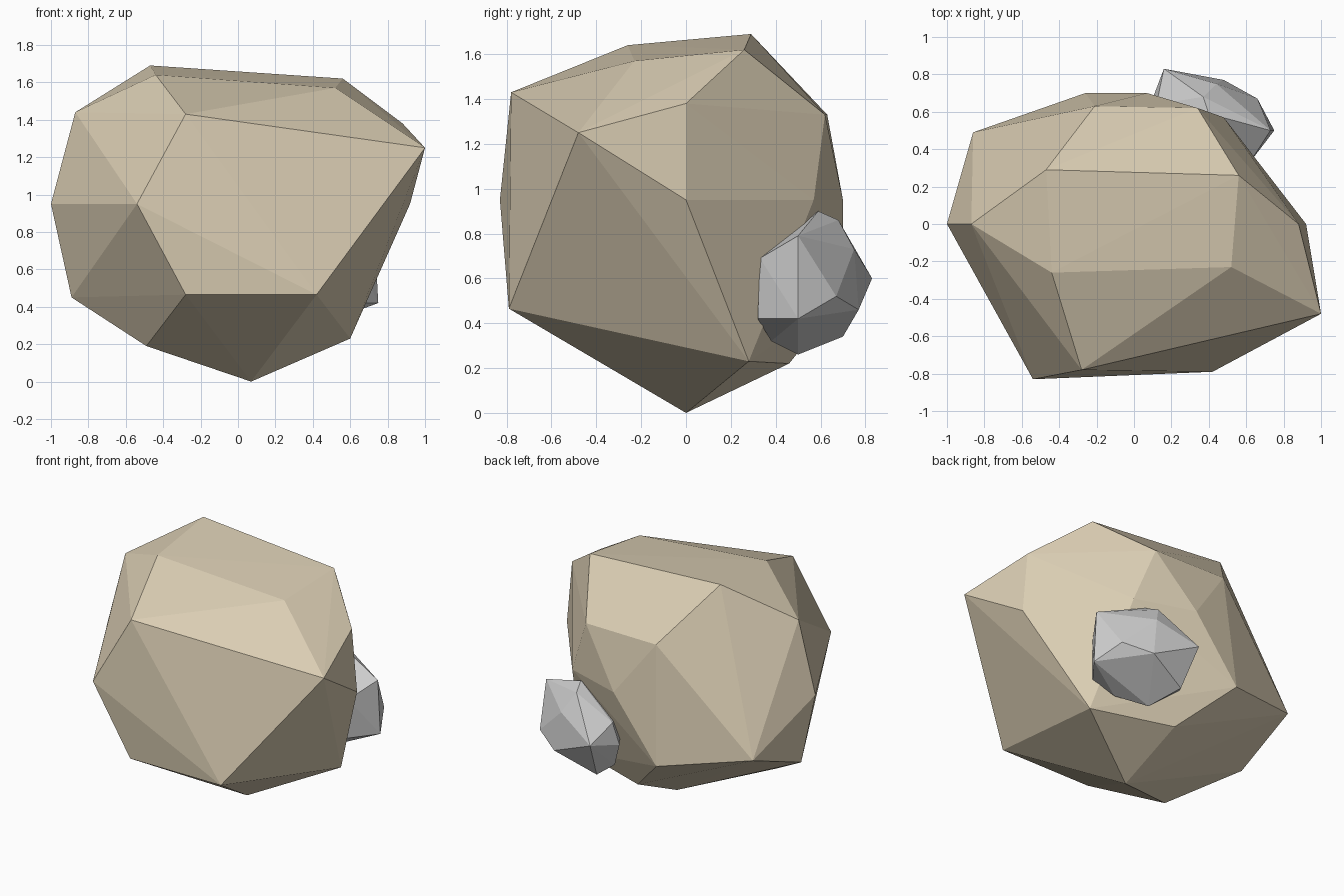
import bpy, bmesh


def faceted_rock(name, points, color=None):
    """Flat-shaded stone: the convex hull around a few corner points."""
    bm = bmesh.new()
    for p in points:
        bm.verts.new(p)
    hull = bmesh.ops.convex_hull(bm, input=bm.verts[:])
    loose = set(hull["geom_interior"] + hull["geom_unused"])
    bmesh.ops.delete(bm, geom=[v for v in loose if isinstance(v, bmesh.types.BMVert)],
                     context="VERTS")
    bmesh.ops.recalc_face_normals(bm, faces=bm.faces[:])
    mesh = bpy.data.meshes.new(name)
    bm.to_mesh(mesh)
    bm.free()
    obj = bpy.data.objects.new(name, mesh)
    bpy.context.collection.objects.link(obj)
    if color:
        mat = bpy.data.materials.new(name + "_color")
        mat.diffuse_color = color
        mesh.materials.append(mat)
    return obj


# Large sandy boulder, corners from bottom to top
boulder = [
    (0.07, 0.00, 0.00),
    (0.60, 0.28, 0.23), (0.05, 0.46, 0.22), (-0.49, -0.28, 0.19),
    (-0.89, 0.00, 0.45), (-0.28, -0.79, 0.465), (0.42, -0.79, 0.465),
    (-0.26, 0.70, 0.52), (-0.86, 0.49, 0.64),
    (0.92, 0.00, 0.95), (-1.00, 0.00, 0.95), (-0.54, -0.83, 0.95),
    (0.07, 0.70, 0.95), (0.48, 0.57, 0.95),
    (1.00, -0.48, 1.25), (-0.21, 0.63, 1.33), (0.34, 0.62, 1.33),
    (0.88, 0.00, 1.38), (-0.28, -0.78, 1.43), (-0.87, 0.00, 1.44),
    (0.52, -0.23, 1.57), (0.56, 0.26, 1.62), (-0.44, -0.26, 1.64),
    (-0.47, 0.29, 1.69),
]
faceted_rock("boulder", boulder, (0.70, 0.61, 0.45, 1))

# Small grey stone stuck in the back right side
stone = [
    (0.30, 0.50, 0.26), (0.48, 0.38, 0.32), (0.20, 0.70, 0.34),
    (0.13, 0.60, 0.39), (0.61, 0.32, 0.42), (0.75, 0.50, 0.42),
    (0.48, 0.77, 0.46), (0.66, 0.67, 0.52), (0.08, 0.62, 0.55),
    (0.16, 0.83, 0.60), (0.62, 0.33, 0.69), (0.12, 0.64, 0.70),
    (0.44, 0.75, 0.73), (0.73, 0.50, 0.79), (0.37, 0.68, 0.86),
    (0.40, 0.59, 0.90), (0.25, 0.35, 0.70),
]
faceted_rock("small_stone", stone)
